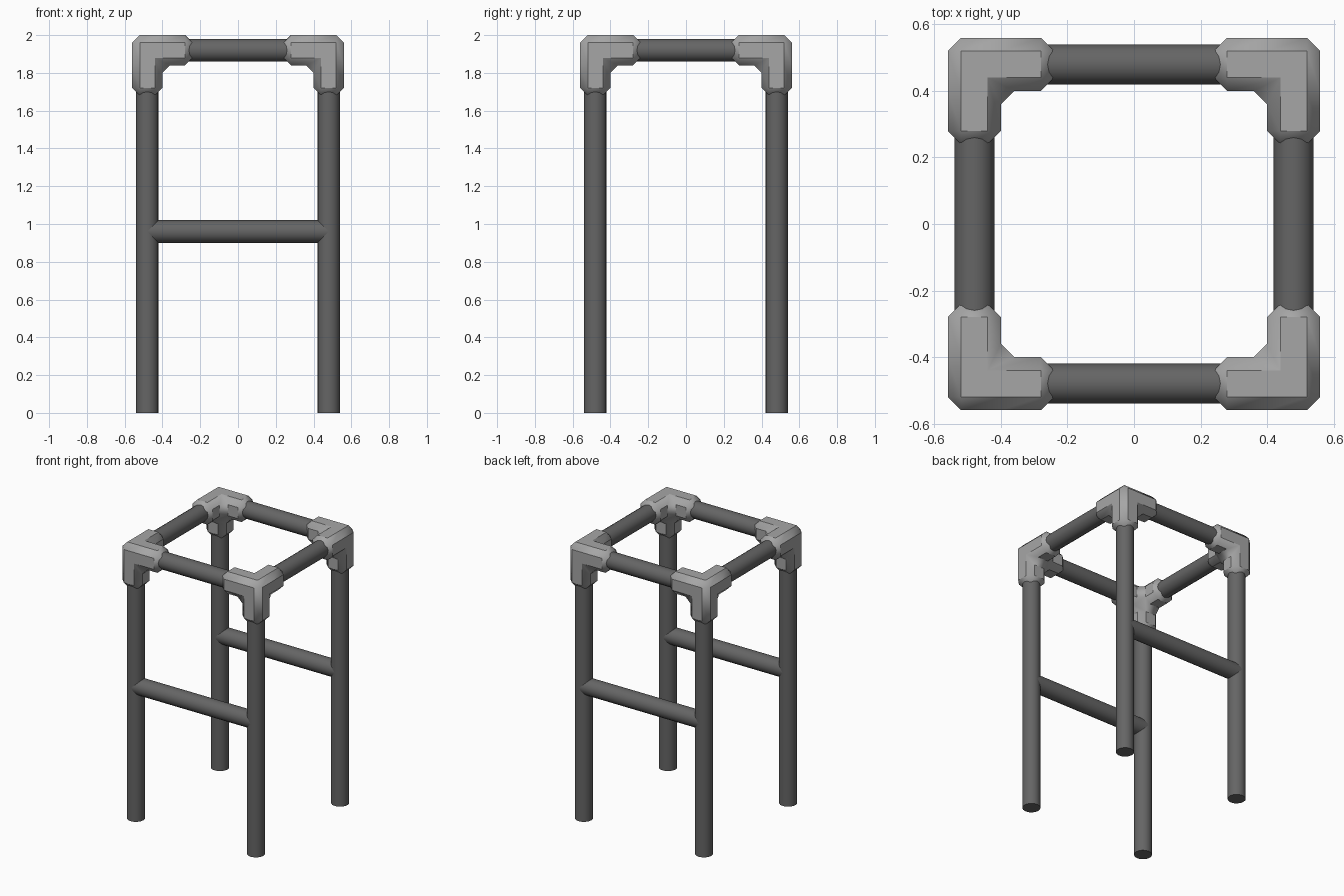
import bpy, bmesh
from math import pi
from mathutils import Matrix, Vector

if "Cube" in bpy.data.objects:
    bpy.data.objects.remove(bpy.data.objects["Cube"])

C = 0.48        # tube centre line offset
TOP = 1.92      # top rail height
R = 0.06        # tube radius


def material(name, v):
    m = bpy.data.materials.new(name)
    m.diffuse_color = (v, v, v, 1)
    m.use_nodes = True
    m.node_tree.nodes["Principled BSDF"].inputs["Base Color"].default_value = m.diffuse_color
    return m


dark = material("dark_grey", 0.13)
light = material("light_grey", 0.38)


def smooth(ob):
    bpy.ops.object.select_all(action='DESELECT')
    bpy.context.view_layer.objects.active = ob
    ob.select_set(True)
    bpy.ops.object.shade_smooth_by_angle(angle=pi / 3)


def tube(name, a, b):
    a, b = Vector(a), Vector(b)
    d = b - a
    bpy.ops.mesh.primitive_cylinder_add(
        vertices=16, radius=R, depth=d.length, location=(a + b) / 2,
        rotation=d.to_track_quat('Z', 'Y').to_euler())
    ob = bpy.context.object
    ob.name = name
    ob.data.materials.append(dark)
    smooth(ob)


# Three-way corner joint: a cube with three faces extruded, edges bevelled
def corner_joint(name, quarter):
    bm = bmesh.new()
    bmesh.ops.create_cube(bm, size=0.16)
    for axis in (Vector((-1, 0, 0)), Vector((0, -1, 0)), Vector((0, 0, -1))):
        face = max(bm.faces, key=lambda f: f.normal.dot(axis)
                   + f.calc_center_median().dot(axis))
        new = bmesh.ops.extrude_discrete_faces(bm, faces=[face])["faces"]
        bmesh.ops.translate(bm, vec=axis * 0.16, verts=new[0].verts)
        bm.normal_update()
    bm.transform(Matrix.Rotation(quarter * pi / 2, 4, 'Z')
                 @ Matrix.Translation((C, C, TOP)))
    bmesh.ops.recalc_face_normals(bm, faces=bm.faces)
    me = bpy.data.meshes.new(name)
    bm.to_mesh(me)
    bm.free()
    ob = bpy.data.objects.new(name, me)
    bpy.context.collection.objects.link(ob)
    me.materials.append(light)
    bev = ob.modifiers.new("bevel", 'BEVEL')
    bev.width = 0.04
    bev.segments = 1
    bev.limit_method = 'ANGLE'
    smooth(ob)


# Legs
for x, sx in ((-C, "left"), (C, "right")):
    for y, sy in ((-C, "front"), (C, "back")):
        tube(f"{sy}_{sx}_leg", (x, y, 0), (x, y, TOP))

# Top rails and the front and back cross bars
for s, fb, lr in ((-C, "front", "left"), (C, "back", "right")):
    tube(f"{fb}_top_rail", (-C, s, TOP), (C, s, TOP))
    tube(f"{lr}_top_rail", (s, -C, TOP), (s, C, TOP))
    tube(f"{fb}_cross_bar", (-C, s, 0.96), (C, s, 0.96))

# Corner joints
for i in range(4):
    corner_joint(f"corner_joint_{i + 1}", i)
